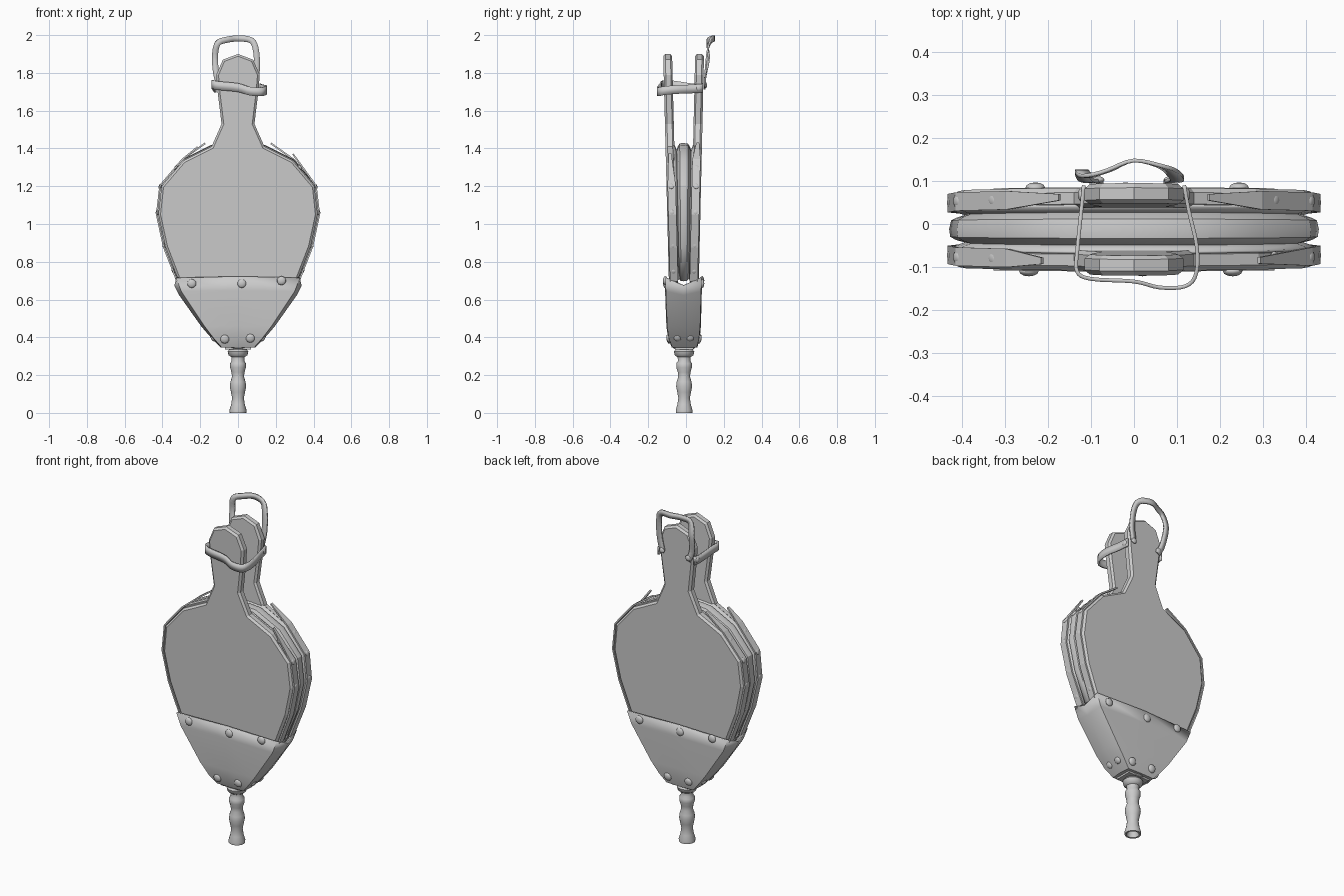
import bpy, bmesh, math
from mathutils import Vector as V

if "Cube" in bpy.data.objects:
    bpy.data.objects.remove(bpy.data.objects["Cube"])

# outer faces of the two boards, leaning apart towards the handles
def y_front(z): return -0.082 - 0.025 * (z - 0.35)
def y_back(z): return 0.060 + 0.023 * (z - 0.35)
THICK = 0.047

def make(name, verts, faces, smooth=None, thick=0):
    me = bpy.data.meshes.new(name)
    me.from_pydata([tuple(v) for v in verts], [], faces)
    bm = bmesh.new(); bm.from_mesh(me)
    bmesh.ops.recalc_face_normals(bm, faces=bm.faces)
    bm.to_mesh(me); bm.free()
    ob = bpy.data.objects.new(name, me)
    bpy.context.collection.objects.link(ob)
    if thick:
        m = ob.modifiers.new("thickness", 'SOLIDIFY')
        m.thickness, m.offset = thick, 0
    if smooth:
        bpy.context.view_layer.objects.active = ob
        ob.select_set(True)
        bpy.ops.object.shade_smooth_by_angle(angle=math.radians(smooth))
        ob.select_set(False)
    return ob

def loft(name, rings, closed=True, caps=(), **kw):
    n = len(rings[0])
    faces = []
    for r in range(len(rings) - 1):
        for i in range(n if closed else n - 1):
            j = (i + 1) % n
            faces.append((r*n + i, r*n + j, (r+1)*n + j, (r+1)*n + i))
    for c in caps:
        faces.append(tuple(range(c*n, c*n + n)))
    return make(name, [v for r in rings for v in r], faces, **kw)

def offset(pts, d, closed=False):
    # move a clockwise 2D path outwards by d
    out, n = [], len(pts)
    for i, p in enumerate(pts):
        a = pts[i-1] if closed or i else p
        b = pts[(i+1) % n] if closed or i < n-1 else p
        t = V((b[0]-a[0], b[1]-a[1])).normalized()
        out.append((p[0] - t.y*d, p[1] + t.x*d))
    return out

def rivet(name, loc, normal, r=0.024):
    bpy.ops.mesh.primitive_uv_sphere_add(segments=10, ring_count=6, radius=r, location=loc)
    ob = bpy.context.object
    ob.name = name
    ob.scale = (1, 1, 0.5)
    ob.rotation_euler = V(normal).to_track_quat('Z', 'Y').to_euler()
    bpy.ops.object.shade_smooth()

def spline(pts, k=4):
    P = [V(p) for p in pts]
    P = [2*P[0] - P[1]] + P + [2*P[-1] - P[-2]]
    out = []
    for a, b, c, d in zip(P, P[1:], P[2:], P[3:]):
        for s in range(k):
            t = s / k
            out.append(0.5*(2*b + (c-a)*t + (2*a-5*b+4*c-d)*t*t + (3*b-a-3*c+d)*t**3))
    return out + [P[-2]]

def ribbon(name, pts, width, across):
    path = spline(pts)
    rings = []
    for i, p in enumerate(path):
        t = (path[min(i+1, len(path)-1)] - path[max(i-1, 0)]).normalized()
        w = across(t).normalized() * width / 2
        rings.append((p - w, p + w))
    return loft(name, rings, closed=False, thick=0.009, smooth=40)

# paddle boards with chamfered edges
SIDE = [(0.14, 1.41), (0.29, 1.335), (0.405, 1.20), (0.422, 1.05), (0.385, 0.88), (0.315, 0.70)]
half = [(0, 1.9), (0.08, 1.87), (0.115, 1.79), (0.108, 1.70), (0.087, 1.53)] + SIDE + [(0.115, 0.42)]
outline = half + [(-x, z) for x, z in reversed(half[1:])]
small = offset(outline, -0.012, True)
for name, yf, s in (("front_board", y_front, 1), ("back_board", y_back, -1)):
    levels = ((small, 0), (outline, 0.011), (outline, THICK - 0.009), (small, THICK))
    loft(name, [[(x, yf(z) + s*d, z) for x, z in o] for o, d in levels], caps=(0, 3))

# folded leather between the boards
arc = [(-x, z) for x, z in reversed(SIDE)] + [(0, 1.42)] + SIDE
folds = ((-0.05, 0.004), (0.12, -0.03), (0.22, -0.008), (0.3, 0.004), (0.5, 0.006),
         (0.72, 0.002), (0.8, -0.012), (0.9, -0.03), (1.05, 0.004))
rings = []
for t, d in folds:
    ring = []
    for x, z in offset(arc, d):
        a, b = y_front(z) + THICK, y_back(z) - THICK
        ring.append((x, a + (b - a)*t, z))
    rings.append(ring)
loft("bellows_leather", rings, closed=False, thick=0.006, smooth=30)

# leather bands nailed along the board edges
def band(name, side, yf, s, start, tip):
    path = [start] + SIDE[1:] if start[0] < 0.26 else [start] + SIDE[2:]
    rings = []
    for i, (x, z) in enumerate(offset(path, 0.008)):
        lo, hi = (0.015, 0.03) if i == 0 else (0.006, THICK + 0.002)
        if i == 0:
            z += tip
        rings.append([(side*x, yf(z) + s*d, z) for d in (lo, (lo+hi)/2, hi)])
    loft(name, rings, closed=False, thick=0.009)

for name, side, yf, s, start, tip in (
        ("front_band_left", -1, y_front, 1, (0.21, 1.38), 0.02),
        ("front_band_right", 1, y_front, 1, (0.285, 1.335), 0.03),
        ("back_band_left", -1, y_back, -1, (0.17, 1.40), 0.02),
        ("back_band_right", 1, y_back, -1, (0.17, 1.40), 0.02)):
    band(name, side, yf, s, start, tip)
    for x, z, nx, nz in ((0.328, 1.30, 0.76, 0.65), (0.412, 1.20, 0.9, 0.4), (0.428, 1.06, 1, 0),
                         (0.392, 0.885, 0.97, -0.23), (0.342, 0.75, 0.93, -0.36)):
        rivet("band_rivet", (side*x, yf(z) + s*0.026, z), (side*nx, 0, nz), 0.016)

# leather wrap around the tapered lower end
rings = []
for w, z, yf, yb, bulge, dip in ((0.325, 0.715, -0.105, 0.08, 0.008, 0.04), (0.298, 0.645, -0.104, 0.077, 0.01, 0.02),
                                 (0.175, 0.46, -0.097, 0.072, 0.016, 0), (0.125, 0.395, -0.088, 0.066, 0.01, 0),
                                 (0.085, 0.35, -0.07, 0.055, 0.005, 0)):
    m = (yf + yb) / 2
    rings.append([(-w, yf, z), (0, yf - 0.003, z + dip*0.2), (w, yf, z), (w + bulge, m, z - dip),
                  (w, yb, z), (0, yb + 0.003, z + dip*0.2), (-w, yb, z), (-w - bulge, m, z - dip)])
loft("leather_wrap", rings, caps=(4,), thick=0.008, smooth=40)
for x, z in ((-0.245, 0.685), (0.02, 0.685), (0.23, 0.70), (-0.07, 0.39), (0.065, 0.395)):
    f = 0 if z > 0.5 else 0.018
    rivet("front_wrap_rivet", (x, -0.11 + f, z), (0, -1, -f*10))
    rivet("back_wrap_rivet", (-x, 0.085 - f*0.8, z), (0, 1, -f*10))
for side in (-1, 1):
    for y in (-0.045, 0.022):
        rivet("side_wrap_rivet", (side*0.133, y, 0.395), (side, 0, -0.7), 0.02)

# turned nozzle with a hollow mouth
profile = ((0.02, 0.06), (0.034, 0.0), (0.044, 0.0), (0.045, 0.015), (0.036, 0.045), (0.031, 0.08), (0.037, 0.11),
           (0.043, 0.14), (0.04, 0.165), (0.032, 0.19), (0.034, 0.215), (0.042, 0.24), (0.042, 0.262),
           (0.033, 0.275), (0.035, 0.295), (0.05, 0.305), (0.055, 0.325), (0.046, 0.335), (0.06, 0.345), (0.06, 0.36))
N = 18
loft("nozzle", [[(r*math.cos(math.tau*i/N), -0.01 + r*math.sin(math.tau*i/N), z) for i in range(N)]
                for r, z in profile], caps=(0, len(profile) - 1), smooth=45)
bpy.ops.mesh.primitive_cube_add(size=1, location=(0, -0.009, 0.346))
bpy.context.object.name = "nozzle_collar"
bpy.context.object.scale = (0.14, 0.10, 0.02)

# hanging loop on the back of the handle
ribbon("hanging_loop", [(-0.085, 0.099, 1.72), (-0.112, 0.103, 1.78), (-0.122, 0.122, 1.88), (-0.108, 0.112, 1.955),
                        (-0.06, 0.125, 1.975), (0, 0.148, 1.982), (0.07, 0.132, 1.972), (0.095, 0.115, 1.92),
                        (0.10, 0.104, 1.82), (0.085, 0.099, 1.73)],
       0.032, lambda t: t.cross(V((0, 1, 0))))
for x in (-0.085, 0.085):
    rivet("loop_rivet", (x, 0.103, 1.735), (0, 1, 0), 0.017)

# tie strap around both handles
ribbon("handle_strap", [(-0.117, 0.09, 1.72), (-0.122, 0.04, 1.72), (-0.132, -0.06, 1.735), (-0.133, -0.11, 1.738),
                        (-0.10, -0.128, 1.732), (0, -0.134, 1.722), (0.06, -0.148, 1.704), (0.12, -0.145, 1.70),
                        (0.145, -0.115, 1.706), (0.146, -0.05, 1.712), (0.128, 0.03, 1.715), (0.117, 0.09, 1.72)],
       0.046, lambda t: V((0, 0, 1)))
for side in (-1, 1):
    rivet("strap_rivet", (side*0.123, 0.068, 1.72), (side, 0, 0), 0.016)
